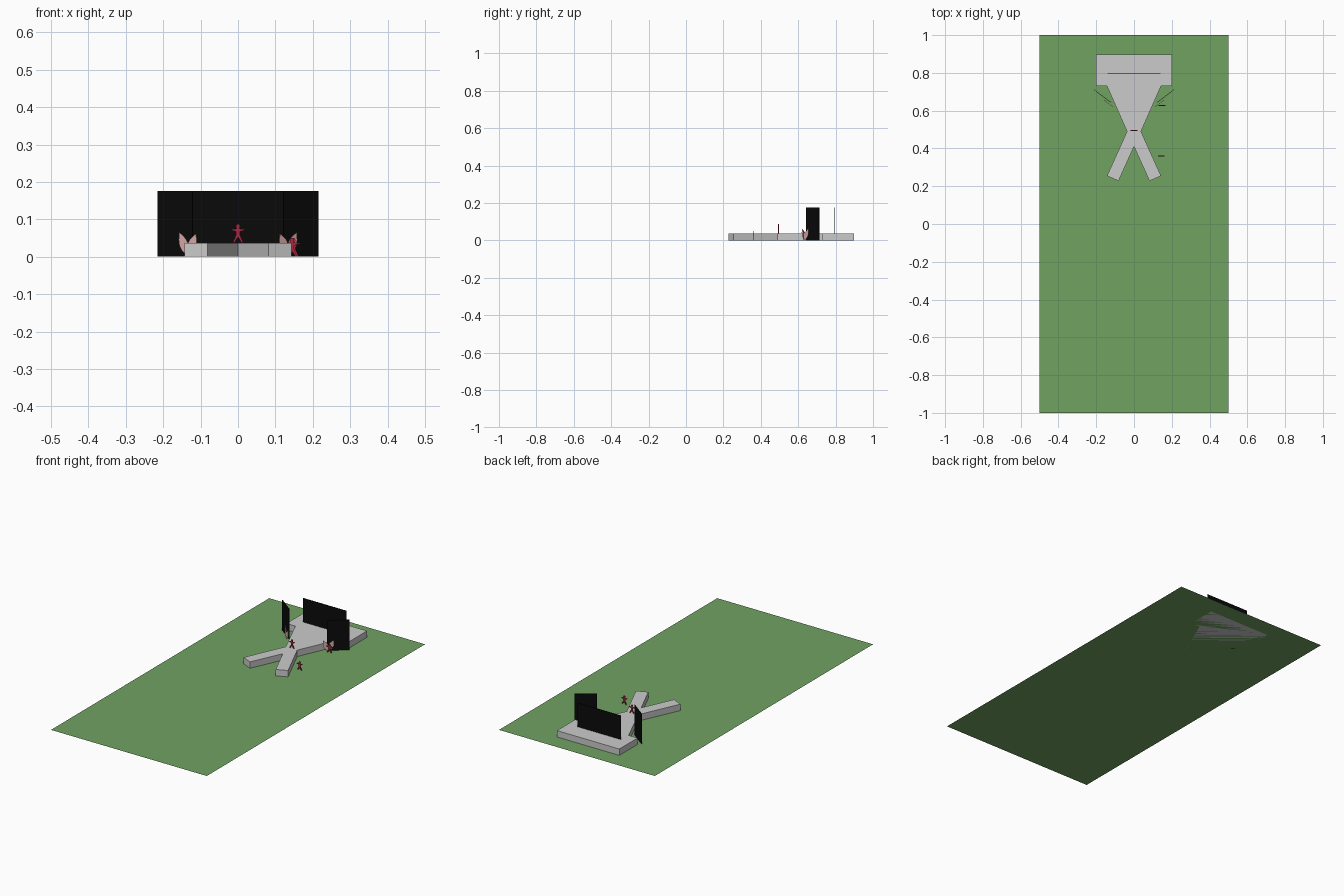
import bpy, bmesh, math
from mathutils import Matrix, Vector

if "Cube" in bpy.data.objects:
    bpy.data.objects.remove(bpy.data.objects["Cube"])


def material(name, color):
    m = bpy.data.materials.new(name)
    m.diffuse_color = (*color, 1)
    m.use_nodes = True
    m.node_tree.nodes["Principled BSDF"].inputs["Base Color"].default_value = m.diffuse_color
    return m


GREEN = material("grass", (0.16, 0.36, 0.12))
BLACK = material("black", (0.003, 0.003, 0.003))
RED = material("red", (0.42, 0.02, 0.05))
PINK = material("pink", (0.75, 0.42, 0.42))


def prism(name, outline, depth, matrix=Matrix(), mat=None):
    """Extrude a flat outline along local z, then place it."""
    bm = bmesh.new()
    face = bm.faces.new([bm.verts.new((x, y, 0)) for x, y in outline])
    if depth:
        ext = bmesh.ops.extrude_face_region(bm, geom=[face], use_keep_orig=True)
        verts = [v for v in ext["geom"] if isinstance(v, bmesh.types.BMVert)]
        bmesh.ops.translate(bm, verts=verts, vec=(0, 0, depth))
        bmesh.ops.recalc_face_normals(bm, faces=bm.faces)
    bm.transform(matrix)
    me = bpy.data.meshes.new(name)
    bm.to_mesh(me)
    bm.free()
    ob = bpy.data.objects.new(name, me)
    bpy.context.collection.objects.link(ob)
    if mat:
        me.materials.append(mat)
    return ob


def upright(x, y, z, angle=0):
    """Stand an outline up: its x runs along the given heading, its y becomes z."""
    return (Matrix.Translation((x, y, z)) @ Matrix.Rotation(angle, 4, 'Z')
            @ Matrix.Rotation(math.pi / 2, 4, 'X'))


def mirrored(half):
    """Complete a half outline (from the axis round to the axis) across x = 0."""
    return half + [(-x, y) for x, y in reversed(half) if abs(x) > 1e-6]


def rect(w, z0, z1):
    return [(-w / 2, z0), (w / 2, z0), (w / 2, z1), (-w / 2, z1)]


# Field
prism("field", [(-.5, -1), (.5, -1), (.5, 1), (-.5, 1)], 0, mat=GREEN)

# Stage with two runways
H = 0.037
prism("stage", mirrored([(0, .41), (.082, .228), (.143, .255), (.037, .49),
                         (.143, .73), (.2, .73), (.2, .897)]), H)

# Back screen
prism("back_screen", rect(.28, H, .176), .002, upright(0, .796, 0), BLACK)

# Side screens with leaf ornaments in front of them
a, b = Vector((.120, .643)), Vector((.214, .714))
heading = math.atan2(b.y - a.y, b.x - a.x)
mid = (a + b) / 2


def leaf(length, width, tilt):
    n = 8
    edge = [(width / 2 * math.sin(math.pi * i / n), length * i / n) for i in range(n + 1)]
    edge += [(-x, y) for x, y in reversed(edge[1:-1])]
    c, s = math.cos(tilt), math.sin(tilt)
    return [(x * c + y * s, y * c - x * s) for x, y in edge]


for side, s in (("right", 1), ("left", -1)):
    prism(f"{side}_screen", rect((b - a).length, 0, .176), .002,
          upright(s * mid.x, mid.y, 0, s * heading), BLACK)
    for part, length, tilt in (("outer", .07, .42), ("inner", .066, -.42)):
        prism(f"{side}_{part}_leaf", leaf(length, .028, s * tilt), .002,
              upright(s * .133, .638, .001, s * heading), PINK)

# Performers: flat figures with spread arms and legs
figure = mirrored([(0, .016), (.010, 0), (.014, .001), (.005, .022), (.006, .030),
                   (.018, .034), (.018, .037), (.003, .038), (.0055, .042),
                   (.005, .047), (.002, .05)])
for i, (x, y, z) in enumerate([(0, .495, H), (.148, .627, 0), (.144, .36, 0)], 1):
    prism(f"performer_{i}", figure, .004, upright(x, y + .002, z), RED)
